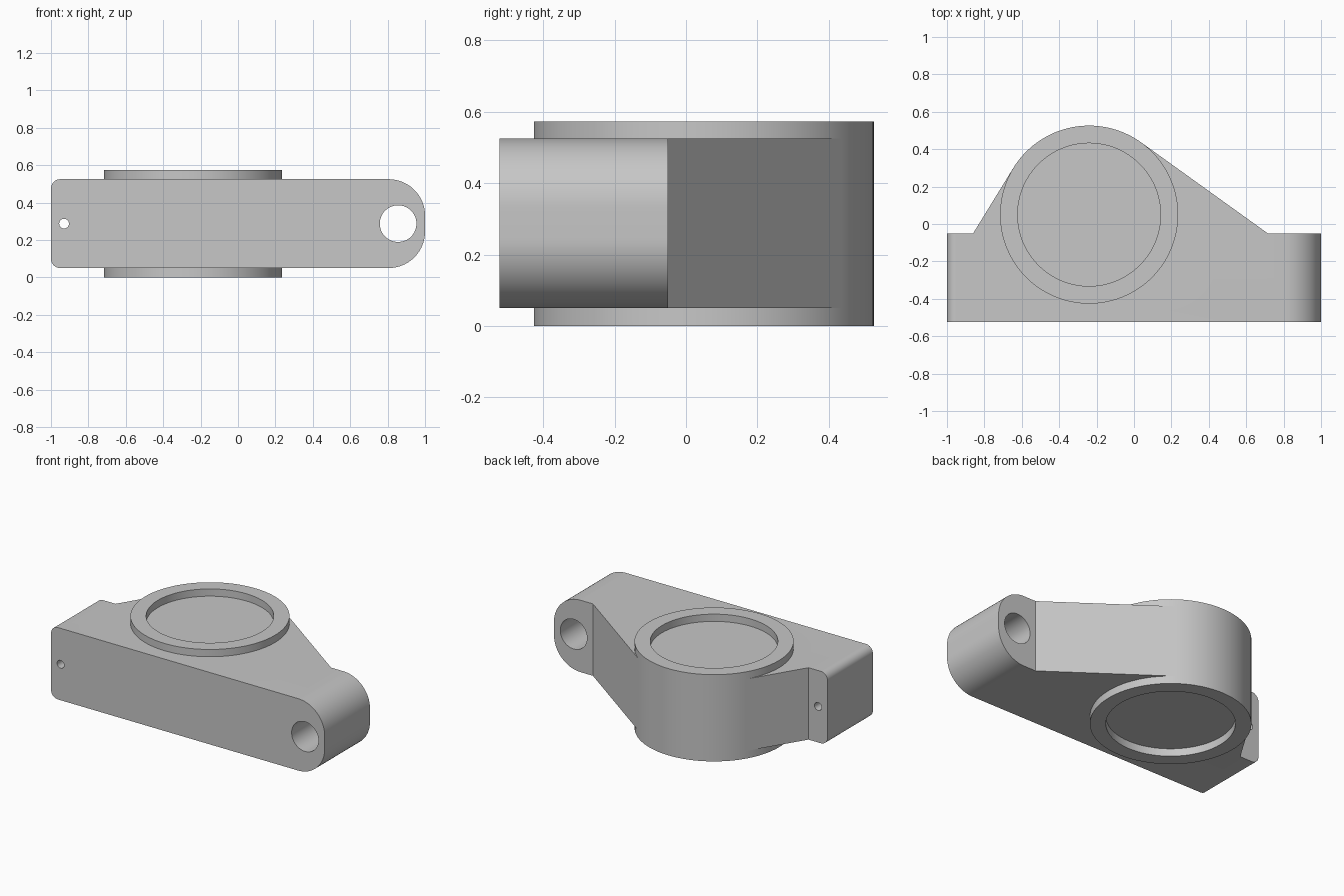
import bpy, bmesh, math
from mathutils import Vector

cube = bpy.data.objects.get("Cube")
if cube:
    bpy.data.objects.remove(cube, do_unlink=True)

Z0, Z1, TOP = 0.05, 0.525, 0.573      # bar underside, bar top, boss top
MID = (Z0 + Z1) / 2
FRONT, BACK = -0.523, -0.05           # bar depth
BOSS, R_OUT, R_IN = Vector((-0.24, 0.05)), 0.476, 0.382

mat = bpy.data.materials.new("plain grey")
mat.use_nodes = True
grey = (0.57, 0.57, 0.57, 1)
mat.diffuse_color = grey
mat.node_tree.nodes["Principled BSDF"].inputs["Base Color"].default_value = grey


def prism(name, points, offset):
    """Extrude a closed loop of 3D points along offset."""
    bm = bmesh.new()
    face = bm.faces.new([bm.verts.new(p) for p in points])
    ext = bmesh.ops.extrude_face_region(bm, geom=[face], use_keep_orig=True)
    moved = [g for g in ext["geom"] if isinstance(g, bmesh.types.BMVert)]
    bmesh.ops.translate(bm, verts=moved, vec=offset)
    bmesh.ops.recalc_face_normals(bm, faces=bm.faces)
    mesh = bpy.data.meshes.new(name)
    bm.to_mesh(mesh)
    bm.free()
    mesh.materials.append(mat)
    obj = bpy.data.objects.new(name, mesh)
    bpy.context.collection.objects.link(obj)
    return obj


def arc(cx, cy, r, start, end, n):
    """Points on an arc, angles in degrees, both ends included."""
    angles = [math.radians(start + (end - start) * i / n) for i in range(n + 1)]
    return [(cx + r * math.cos(a), cy + r * math.sin(a)) for a in angles]


def disc(name, r, z0, z1, n=128):
    pts = arc(BOSS.x, BOSS.y, r, 0, 360, n)[:-1]
    return prism(name, [(x, y, z0) for x, y in pts], (0, 0, z1 - z0))


def cross_hole(name, x, r, n):
    pts = arc(x, MID, r, 0, 360, n)[:-1]
    return prism(name, [(px, FRONT - 0.1, pz) for px, pz in pts], (0, 0.8, 0))


def combine(target, other, operation):
    """Apply a boolean and remove the helper."""
    mod = target.modifiers.new(operation, "BOOLEAN")
    mod.operation, mod.solver, mod.object = operation, "EXACT", other
    bpy.ops.object.select_all(action="DESELECT")
    bpy.context.view_layer.objects.active = target
    target.select_set(True)
    bpy.ops.object.modifier_apply(modifier=mod.name)
    bpy.data.objects.remove(other, do_unlink=True)


def tangent_point(p, side):
    """Where the line from p touches the boss."""
    d = p - BOSS
    a = math.atan2(d.y, d.x) + side * math.acos(R_OUT / d.length)
    return BOSS + R_OUT * Vector((math.cos(a), math.sin(a)))


# Long bar: small corner radii at one end, large ones at the other
RS, RL = 0.05, 0.195
outline = (arc(1 - RL, Z0 + RL, RL, -90, 0, 24) + arc(1 - RL, Z1 - RL, RL, 0, 90, 24)
           + arc(-1 + RS, Z1 - RS, RS, 90, 180, 10) + arc(-1 + RS, Z0 + RS, RS, 180, 270, 10))
body = prism("bracket_body", [(x, FRONT, z) for x, z in outline], (0, BACK - FRONT, 0))

# Tapered web running tangent to the round boss
left, right = Vector((-0.86, BACK)), Vector((0.715, BACK))
plan = [Vector((left.x, BACK)), tangent_point(left, -1), tangent_point(right, 1), right,
        Vector((right.x, BACK - 0.1)), Vector((left.x, BACK - 0.1))]
web = prism("web", [(p.x, p.y, Z0) for p in plan], (0, 0, Z1 - Z0))
combine(body, web, "UNION")
combine(body, disc("boss", R_OUT, 0, TOP), "UNION")

# Shallow round recesses above and below
combine(body, disc("top_recess", R_IN, Z1, TOP + 0.1), "DIFFERENCE")
combine(body, disc("bottom_recess", R_IN, -0.1, Z0), "DIFFERENCE")

# Large pivot hole and small pin hole through the bar
combine(body, cross_hole("pivot_hole", 0.856, 0.098, 64), "DIFFERENCE")
combine(body, cross_hole("pin_hole", -0.93, 0.026, 32), "DIFFERENCE")

bpy.ops.object.select_all(action="DESELECT")
body.select_set(True)
bpy.context.view_layer.objects.active = body
bpy.ops.object.shade_smooth_by_angle(angle=math.radians(30))
